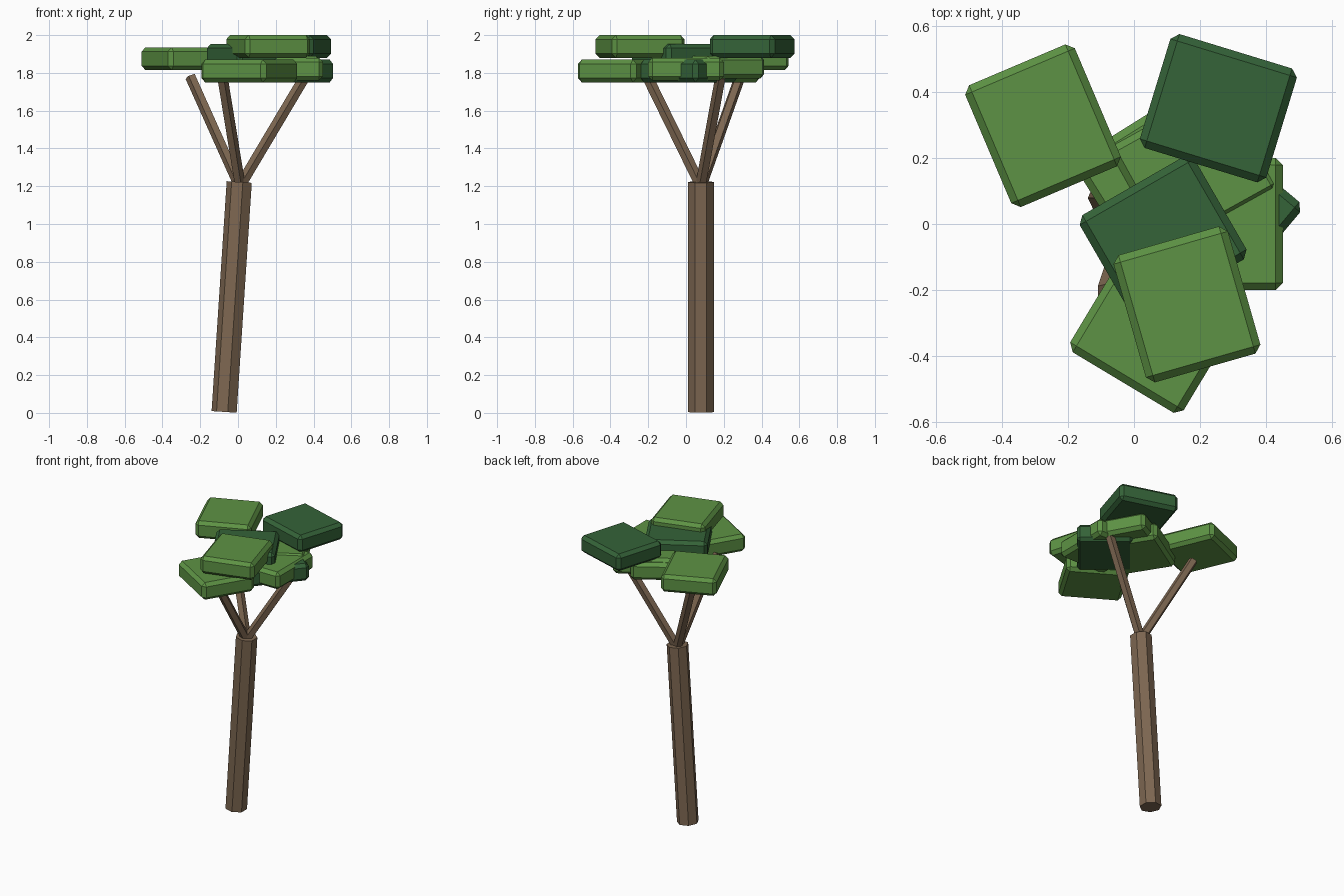
import bpy
import bmesh
from math import sin, cos, tau, radians
from mathutils import Vector

if "Cube" in bpy.data.objects:
    bpy.data.objects.remove(bpy.data.objects["Cube"], do_unlink=True)


def make_material(name, rgb):
    mat = bpy.data.materials.new(name)
    mat.use_nodes = True
    color = (*rgb, 1.0)
    mat.diffuse_color = color
    mat.node_tree.nodes["Principled BSDF"].inputs["Base Color"].default_value = color
    return mat


bark = make_material("brown bark", (0.205, 0.135, 0.082))
light_leaf = make_material("light green leaves", (0.11, 0.29, 0.058))
dark_leaf = make_material("dark green leaves", (0.035, 0.125, 0.04))


def add_object(name, bm, mat):
    bmesh.ops.recalc_face_normals(bm, faces=bm.faces)
    mesh = bpy.data.meshes.new(name)
    bm.to_mesh(mesh)
    bm.free()
    mesh.materials.append(mat)
    obj = bpy.data.objects.new(name, mesh)
    bpy.context.collection.objects.link(obj)
    return obj


def add_pole(name, start, end, radius, sides):
    """Flat-sided prism between two points, with square-cut ends."""
    start, end = Vector(start), Vector(end)
    turn = (end - start).to_track_quat('Z', 'Y')
    bm = bmesh.new()
    rings = []
    for centre in (start, end):
        ring = []
        for i in range(sides):
            a = tau * i / sides
            ring.append(bm.verts.new(centre + turn @ Vector((radius * sin(a), radius * cos(a), 0))))
        rings.append(ring)
        bm.faces.new(ring)
    low, high = rings
    for i in range(sides):
        j = (i + 1) % sides
        bm.faces.new((low[i], low[j], high[j], high[i]))
    return add_object(name, bm, bark)


def add_slab(name, x, y, top, angle, mat):
    """Chamfered block of leaves, turned about the vertical."""
    bm = bmesh.new()
    bmesh.ops.create_cube(bm, size=1)
    bmesh.ops.scale(bm, vec=(0.36, 0.40, 0.12), verts=bm.verts)
    bmesh.ops.bevel(bm, geom=bm.edges[:], offset=0.022, segments=1, affect='EDGES')
    obj = add_object(name, bm, mat)
    obj.location = (x, y, top - 0.06)
    obj.rotation_euler.z = radians(angle)
    return obj


# Leaning trunk
add_pole("trunk", (-0.07, 0.079, 0.005), (0.01, 0.079, 1.222), 0.07, 7)

# Three branches fanning out from the trunk top
fork = (0.01, 0.079, 1.2)
add_pole("branch_right", fork, (-0.25, 0.285, 1.78), 0.03, 5)
add_pole("branch_front", fork, (-0.085, -0.205, 1.78), 0.03, 5)
add_pole("branch_left", fork, (0.355, 0.185, 1.78), 0.03, 5)

# Canopy: x, y, top height, turn
light_slabs = {
    "leaves_back_right": (-0.275, 0.297, 1.935, 23),
    "leaves_front_top": (0.16, -0.243, 2.0, 16),
    "leaves_front_low": (0.06, -0.325, 1.87, 59),
    "leaves_left": (0.27, 0.0, 1.88, 0),
    "leaves_back_middle": (0.181, 0.169, 1.89, 119),
    "leaves_back_low": (0.076, 0.142, 1.87, 122),
}
dark_slabs = {
    "leaves_back_left_top": (0.255, 0.35, 2.0, 73),
    "leaves_middle": (0.088, -0.04, 1.953, 120),
    "leaves_left_low": (0.25, 0.015, 1.87, 140),
}
for slabs, mat in ((light_slabs, light_leaf), (dark_slabs, dark_leaf)):
    for name, placing in slabs.items():
        add_slab(name, *placing, mat)
